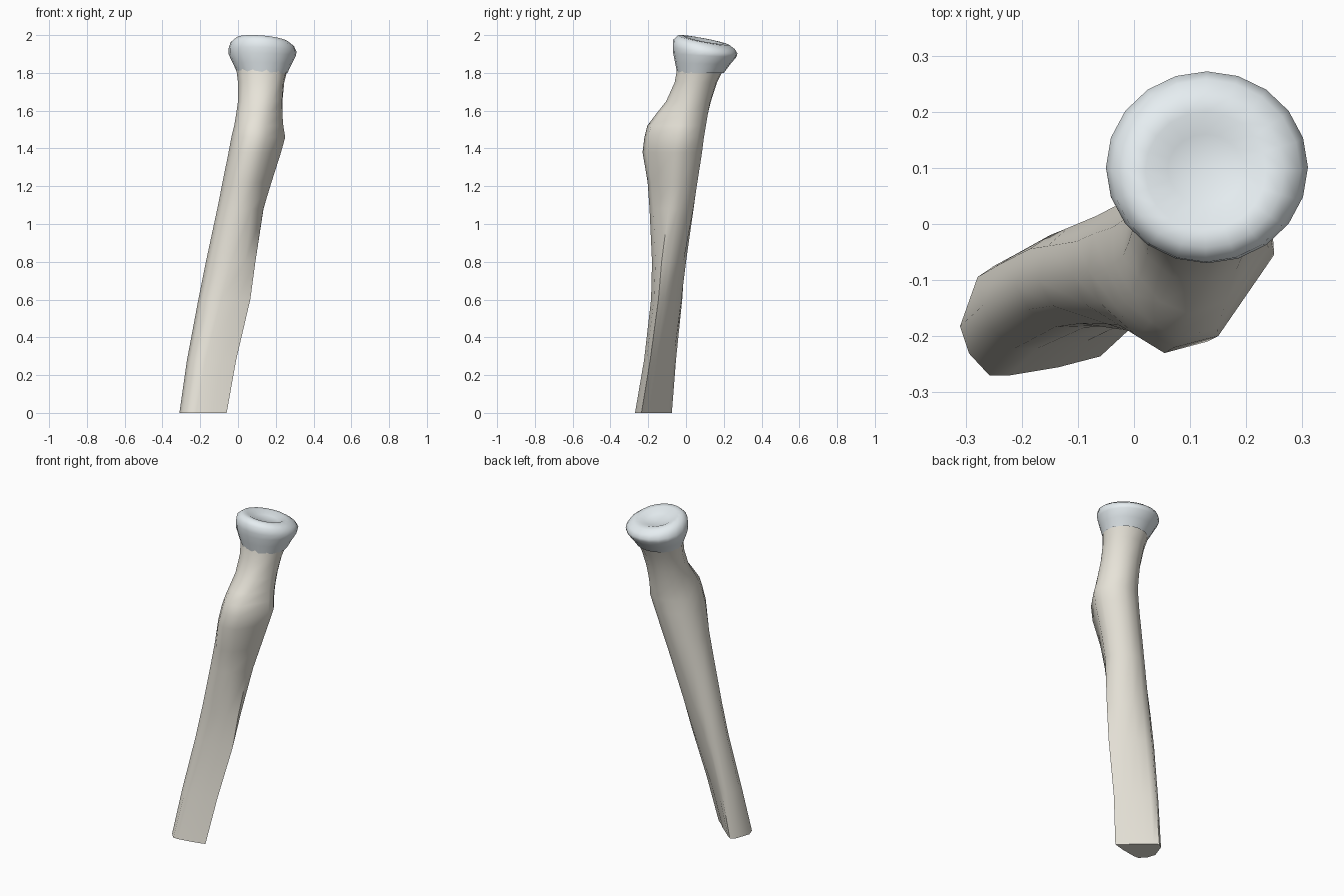
import bpy, bmesh, math

if "Cube" in bpy.data.objects:
    bpy.data.objects.remove(bpy.data.objects["Cube"])

# Unit cross-sections (12 points, counter-clockwise from the right-hand ridge)
D_SHAPE = [(1, -.65), (.7, -.33), (.35, .1), (0, .47), (-.3, .8), (-.52, 1),
           (-.75, .8), (-1, -.1), (-.87, -.6), (-.58, -1), (-.3, -1), (.4, -.85)]
TUBER = [(1, .05), (.97, .4), (.7, .78), (.3, 1), (-.2, .98), (-.62, .78),
         (-.92, .42), (-1, -.05), (-.87, -.48), (-.62, -.8), (-.25, -1), (.3, -.87)]


def circle(n, start=0.0):
    return [(math.cos(start + i * math.tau / n), math.sin(start + i * math.tau / n))
            for i in range(n)]


def fit(shape, x0, x1, y0, y1):
    """Scale a unit shape so that its bounds are exactly the given box."""
    xs, ys = [p[0] for p in shape], [p[1] for p in shape]
    sx = (x1 - x0) / (max(xs) - min(xs))
    sy = (y1 - y0) / (max(ys) - min(ys))
    return [(x0 + (x - min(xs)) * sx, y0 + (y - min(ys)) * sy) for x, y in shape]


def mix(a, b, t):
    return [(p[0] * (1 - t) + q[0] * t, p[1] * (1 - t) + q[1] * t) for p, q in zip(a, b)]


def loft(name, rings, color, cap_bottom=False, tip=None):
    bm = bmesh.new()
    loops = [[bm.verts.new(p) for p in ring] for ring in rings]
    n = len(loops[0])
    for a, b in zip(loops, loops[1:]):
        for i in range(n):
            j = (i + 1) % n
            bm.faces.new((a[i], a[j], b[j], b[i]))
    if cap_bottom:
        bm.faces.new(loops[0][::-1])
    if tip:
        v = bm.verts.new(tip)
        for i in range(n):
            bm.faces.new((loops[-1][i], loops[-1][(i + 1) % n], v))
    mesh = bpy.data.meshes.new(name)
    bm.to_mesh(mesh)
    bm.free()
    obj = bpy.data.objects.new(name, mesh)
    bpy.context.collection.objects.link(obj)
    mat = bpy.data.materials.new(name + "_material")
    mat.diffuse_color = (*color, 1)
    mat.use_nodes = True
    mat.node_tree.nodes["Principled BSDF"].inputs["Base Color"].default_value = mat.diffuse_color
    mesh.materials.append(mat)
    bpy.ops.object.select_all(action='DESELECT')
    obj.select_set(True)
    bpy.context.view_layer.objects.active = obj
    bpy.ops.object.shade_smooth_by_angle(angle=math.radians(50))
    return obj


# Bone shaft: z, x range, y range, weight of flat-backed section, weight of bump section
SHAFT = [
    (0.00, -.31, -.06, -.27, -.075, 1, 0),
    (0.28, -.27, -.01, -.222, -.053, .9, 0),
    (0.60, -.21, .065, -.185, -.02, .65, 0),
    (0.80, -.17, .092, -.18, 0.0, .35, 0),
    (1.08, -.11, .135, -.193, .04, 0, .5),
    (1.22, -.082, .177, -.203, .06, 0, .8),
    (1.38, -.05, .228, -.23, .085, 0, 1),
    (1.46, -.035, .25, -.22, .095, 0, 1),
    (1.52, -.02, .24, -.205, .105, 0, 1),
    (1.58, -.01, .235, -.16, .115, 0, .7),
    (1.65, 0, .235, -.105, .132, 0, .3),
    (1.75, 0, .245, -.06, .165, 0, 0),
    (1.83, -.01, .265, -.045, .205, 0, 0),
]
rings = []
round_shape = circle(12, math.radians(-20))
for z, x0, x1, y0, y1, flat, bump in SHAFT:
    shape = mix(mix(round_shape, D_SHAPE, flat), TUBER, bump)
    rings.append([(x, y, z) for x, y in fit(shape, x0, x1, y0, y1)])
loft("bone_shaft", rings, (.80, .77, .69), cap_bottom=True)

# Cartilage head: z, x range, y range, amount of tilt
HEAD = [
    (1.80, -.003, .262, -.047, .20, 0),
    (1.85, -.028, .285, -.058, .235, .15),
    (1.895, -.05, .306, -.068, .268, .3),
    (1.92, -.05, .31, -.07, .272, .5),
    (1.95, -.04, .297, -.068, .258, .8),
    (1.971, -.012, .268, -.042, .232, 1),
    (1.973, .02, .235, -.01, .20, 1),
    (1.953, .06, .195, .035, .16, 1),
]


def tilt(x, y, z, w):
    return (x, y, z - w * (.08 * (x - .13) + .19 * (y - .1)))


rings = []
for z, x0, x1, y0, y1, w in HEAD:
    rings.append([tilt(x, y, z, w) for x, y in fit(circle(20), x0, x1, y0, y1)])
loft("cartilage_head", rings, (.79, .85, .88), tip=(.13, .1, 1.947))
